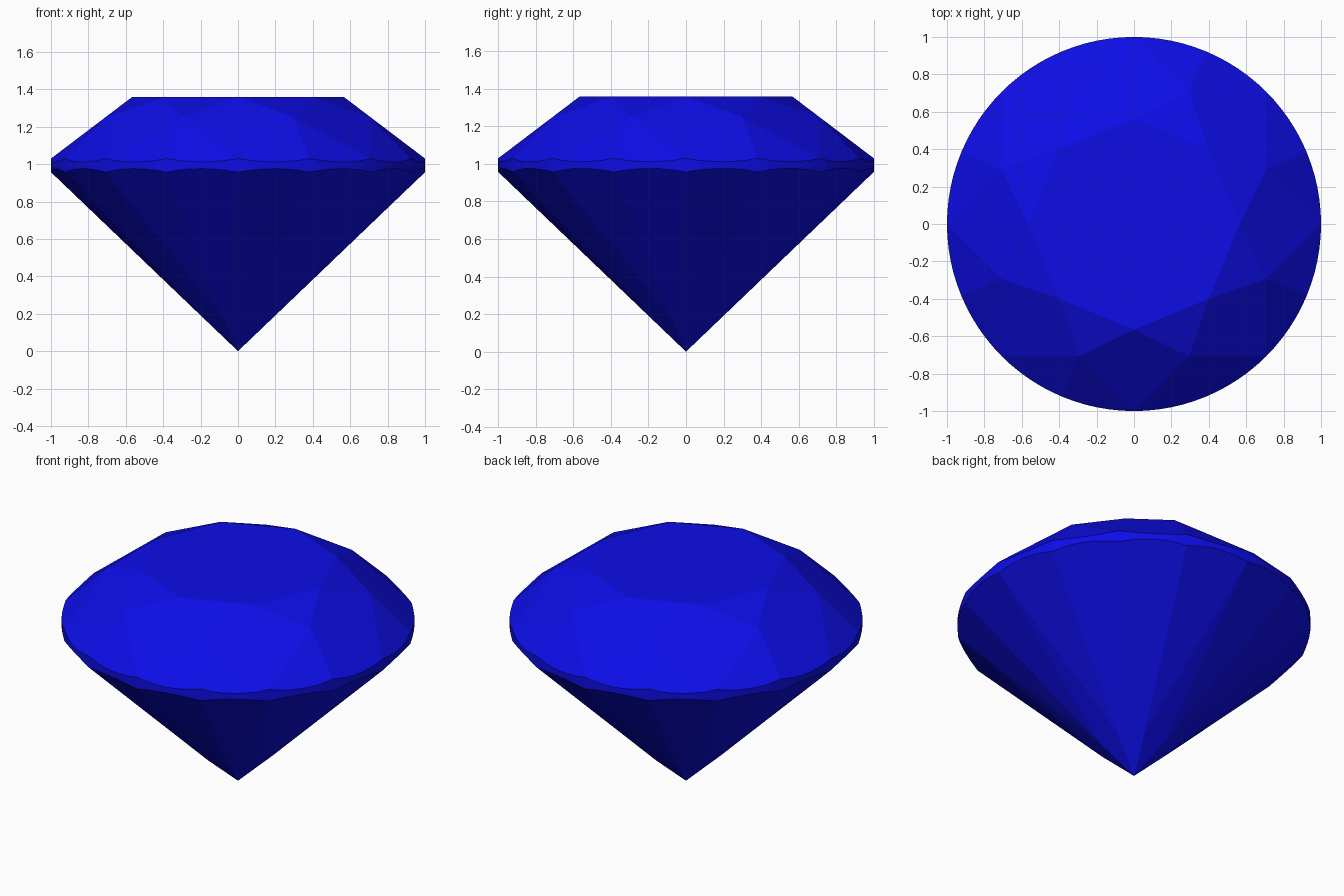
import bpy, bmesh
from math import sin, cos, pi

if "Cube" in bpy.data.objects:
    bpy.data.objects.remove(bpy.data.objects["Cube"])

# Proportions of a round brilliant cut
TABLE_R, TABLE_Z = 0.565, 1.36
TOP_Z, LOW_Z = 1.03, 0.957          # girdle cusps
STAR_R, KEEL_R = 0.765, 0.20        # crown star tips, pavilion main corners
STEP = pi / 8                       # 16 girdle facets
HALF = STEP / 2
SEG = 6                             # girdle segments per facet

crown_slope = (TABLE_Z - TOP_Z) / (1 - TABLE_R)
STAR_Z = TABLE_Z - crown_slope * (STAR_R * cos(STEP) - TABLE_R)
KEEL_Z = LOW_Z * KEEL_R * cos(STEP)
up = (STAR_Z - TOP_Z) / (cos(HALF) * (1 - STAR_R))
down = (LOW_Z - KEEL_Z) / (cos(HALF) * (1 - KEEL_R))

bm = bmesh.new()


def ring(r, z, offset):
    return [bm.verts.new((r * cos(i * pi / 4 + offset), r * sin(i * pi / 4 + offset), z))
            for i in range(8)]


table = ring(TABLE_R, TABLE_Z, 0)
star = ring(STAR_R, STAR_Z, STEP)
keel = ring(KEEL_R, KEEL_Z, STEP)
culet = bm.verts.new((0, 0, 0))

# Scalloped girdle: each facet plane cut by the unit cylinder
N = 16 * SEG
top, low = [], []
for i in range(N):
    a = i * STEP / SEG
    bulge = cos((i % SEG) * STEP / SEG - HALF) - cos(HALF)
    top.append(bm.verts.new((cos(a), sin(a), TOP_Z - up * bulge)))
    low.append(bm.verts.new((cos(a), sin(a), LOW_Z + down * bulge)))
for i in range(N):
    j = (i + 1) % N
    bm.faces.new((low[i], low[j], top[j], top[i]))

# Table, star, kite, girdle-half and pavilion main facets
bm.faces.new(table)
for k in range(8):
    n = (k + 1) % 8
    g = 2 * k * SEG
    bm.faces.new((table[k], star[k], table[n]))
    bm.faces.new((table[k], star[k - 1], top[g], star[k]))
    bm.faces.new((culet, keel[k], low[g], keel[k - 1]))
    for start in (g, g + SEG):
        arc = [(start + s) % N for s in range(SEG + 1)]
        bm.faces.new([star[k]] + [top[i] for i in arc])
        bm.faces.new([keel[k]] + [low[i] for i in reversed(arc)])

bmesh.ops.recalc_face_normals(bm, faces=bm.faces)
mesh = bpy.data.meshes.new("cut_gem")
bm.to_mesh(mesh)
bm.free()

blue = bpy.data.materials.new("deep_blue")
blue.diffuse_color = (0.004, 0.004, 0.8, 1)
blue.use_nodes = True
blue.node_tree.nodes["Principled BSDF"].inputs["Base Color"].default_value = blue.diffuse_color
mesh.materials.append(blue)
gem = bpy.data.objects.new("cut_gem", mesh)
bpy.context.collection.objects.link(gem)
